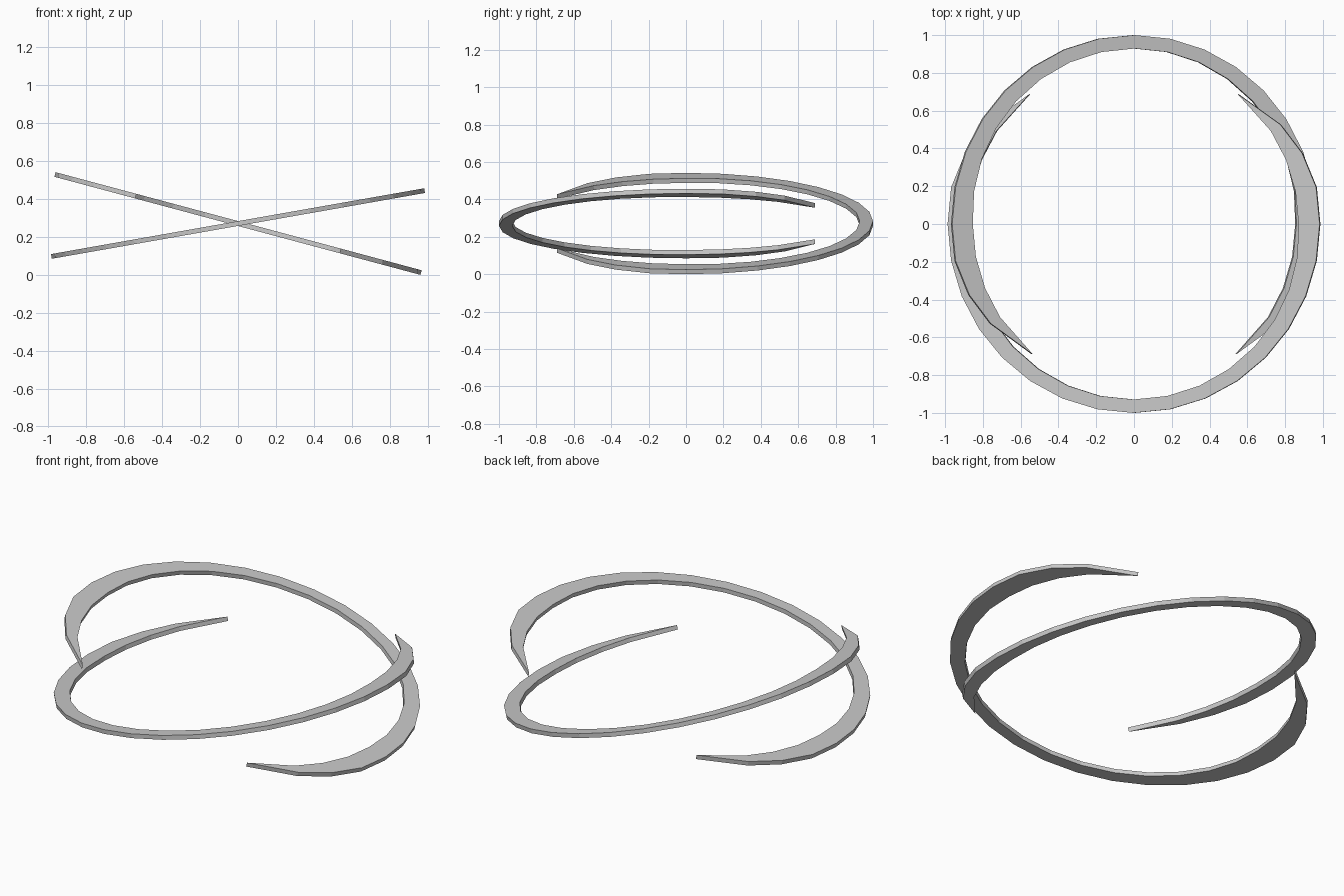
import bpy, bmesh, math

if "Cube" in bpy.data.objects:
    bpy.data.objects.remove(bpy.data.objects["Cube"])

mat = bpy.data.materials.new("light_grey")
mat.diffuse_color = (0.58, 0.58, 0.58, 1)
mat.use_nodes = True
mat.node_tree.nodes["Principled BSDF"].inputs["Base Color"].default_value = mat.diffuse_color

STEP = math.radians(11.25)
HALF = 0.0125                      # half the band thickness
TIP = (math.radians(141), 0.887)   # angle and radius of the pointed end
OUTER_TAIL = {10: 0.98, 11: 0.948} # outer edge narrows near the tips


def radii(i):
    """Inner and outer radius at step i from the middle of the arc."""
    k = min(abs(i) / 8, 1)
    return 0.929 - 0.042 * k * k, OUTER_TAIL.get(abs(i), 1.0)


def crescent(name, facing, tilt):
    """Flat crescent blade whose middle points to y = facing, tilted about y."""
    bm = bmesh.new()

    def pair(angle, r):
        x, y = r * math.sin(angle), facing * r * math.cos(angle)
        return [bm.verts.new((x, y, z)) for z in (-HALF, HALF)]

    inner, outer = [], []
    for i in range(-11, 12):
        r_in, r_out = radii(i)
        inner.append(pair(i * STEP, r_in))
        outer.append(pair(i * STEP, r_out))
    # band faces: bottom, top, inner wall, outer wall
    for a, b, c, d in zip(inner, inner[1:], outer[1:], outer):
        for k in (0, 1):
            bm.faces.new((a[k], b[k], c[k], d[k]))
        bm.faces.new((a[0], b[0], b[1], a[1]))
        bm.faces.new((d[0], c[0], c[1], d[1]))
    # wedge tips
    for end, sign in ((0, -1), (-1, 1)):
        t = pair(sign * TIP[0], TIP[1])
        a, d = inner[end], outer[end]
        for k in (0, 1):
            bm.faces.new((a[k], d[k], t[k]))
        bm.faces.new((a[0], t[0], t[1], a[1]))
        bm.faces.new((d[0], t[0], t[1], d[1]))
    bmesh.ops.recalc_face_normals(bm, faces=bm.faces)

    mesh = bpy.data.meshes.new(name)
    bm.to_mesh(mesh)
    bm.free()
    mesh.materials.append(mat)
    obj = bpy.data.objects.new(name, mesh)
    obj.location.z = 0.271
    obj.rotation_euler.y = math.radians(tilt)
    bpy.context.collection.objects.link(obj)


crescent("front_crescent", -1, -10)
crescent("back_crescent", 1, 15)
